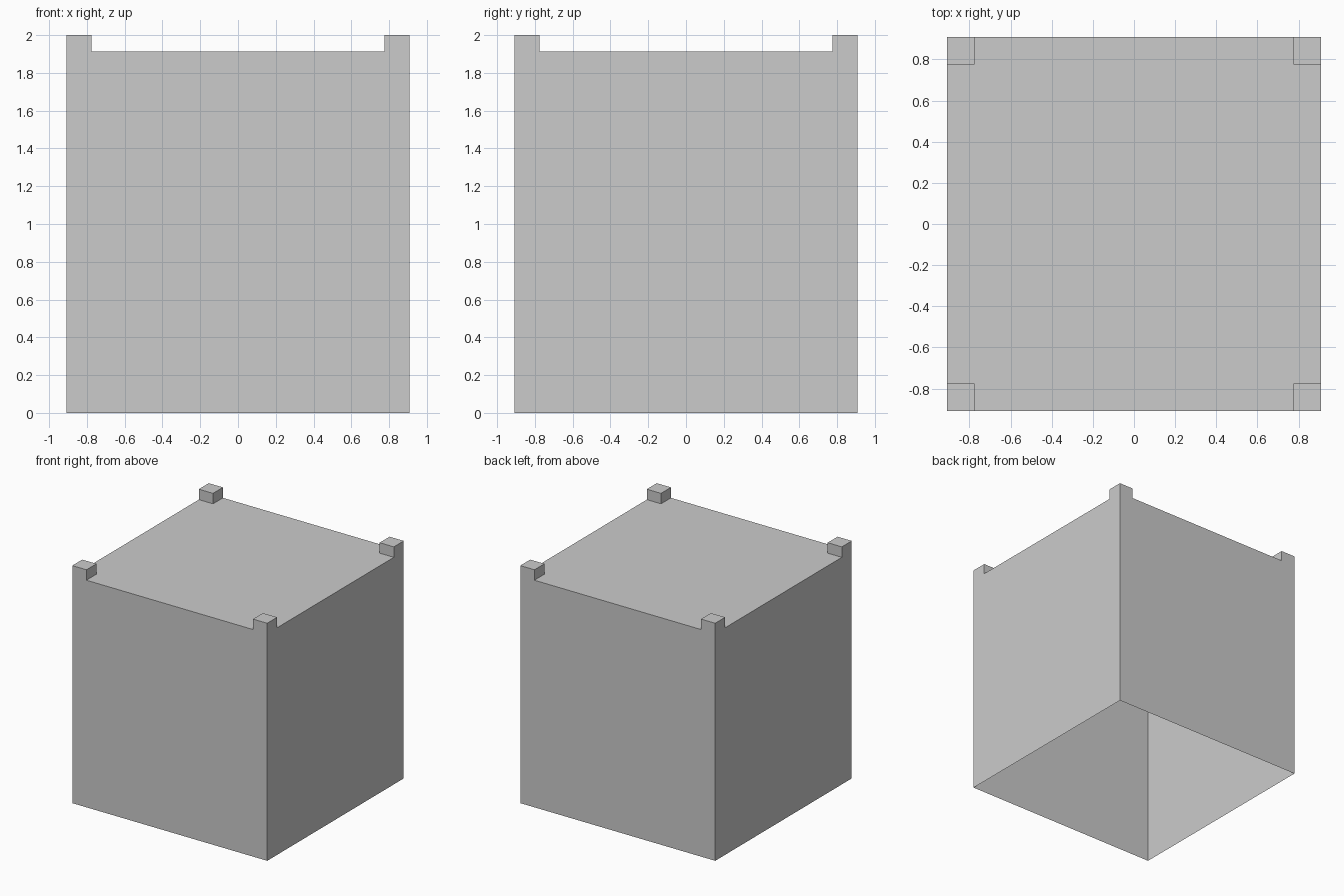
import bpy
import bmesh
import math

HALF, INNER = 0.908, 0.776      # outer half width, inner side of the corner studs
DECK, TOP = 1.912, 2.0          # height of the top panel and of the studs

cube = bpy.data.objects.get("Cube")
if cube:
    bpy.data.objects.remove(cube, do_unlink=True)

grey = bpy.data.materials.new("plain grey")
grey.use_nodes = True
colour = (0.6, 0.6, 0.6, 1)
grey.diffuse_color = colour
grey.node_tree.nodes["Principled BSDF"].inputs["Base Color"].default_value = colour

# Top panel, divided so that each corner has its own square
bm = bmesh.new()
bmesh.ops.create_grid(bm, x_segments=3, y_segments=3, size=HALF)
for v in bm.verts:
    for axis in (0, 1):
        if abs(v.co[axis]) < HALF / 2:
            v.co[axis] = math.copysign(INNER, v.co[axis])
    v.co.z = DECK
corners = [f for f in bm.faces
           if min(abs(c) for c in f.calc_center_median().xy) > INNER]

# Thin side walls, open at the bottom
rim = [e for e in bm.edges if e.is_boundary]
walls = bmesh.ops.extrude_edge_only(bm, edges=rim)["geom"]
for v in walls:
    if isinstance(v, bmesh.types.BMVert):
        v.co.z = 0

# Square studs on the corners
studs = bmesh.ops.extrude_face_region(bm, geom=corners)["geom"]
for v in studs:
    if isinstance(v, bmesh.types.BMVert):
        v.co.z = TOP
bmesh.ops.delete(bm, geom=[f for f in corners if f.is_valid], context='FACES')

# Join flat neighbouring faces
bmesh.ops.recalc_face_normals(bm, faces=bm.faces[:])
bmesh.ops.dissolve_limit(bm, angle_limit=math.radians(1),
                         verts=bm.verts[:], edges=bm.edges[:])

mesh = bpy.data.meshes.new("open_box")
bm.to_mesh(mesh)
bm.free()
mesh.materials.append(grey)
box = bpy.data.objects.new("open_box", mesh)
bpy.context.scene.collection.objects.link(box)
